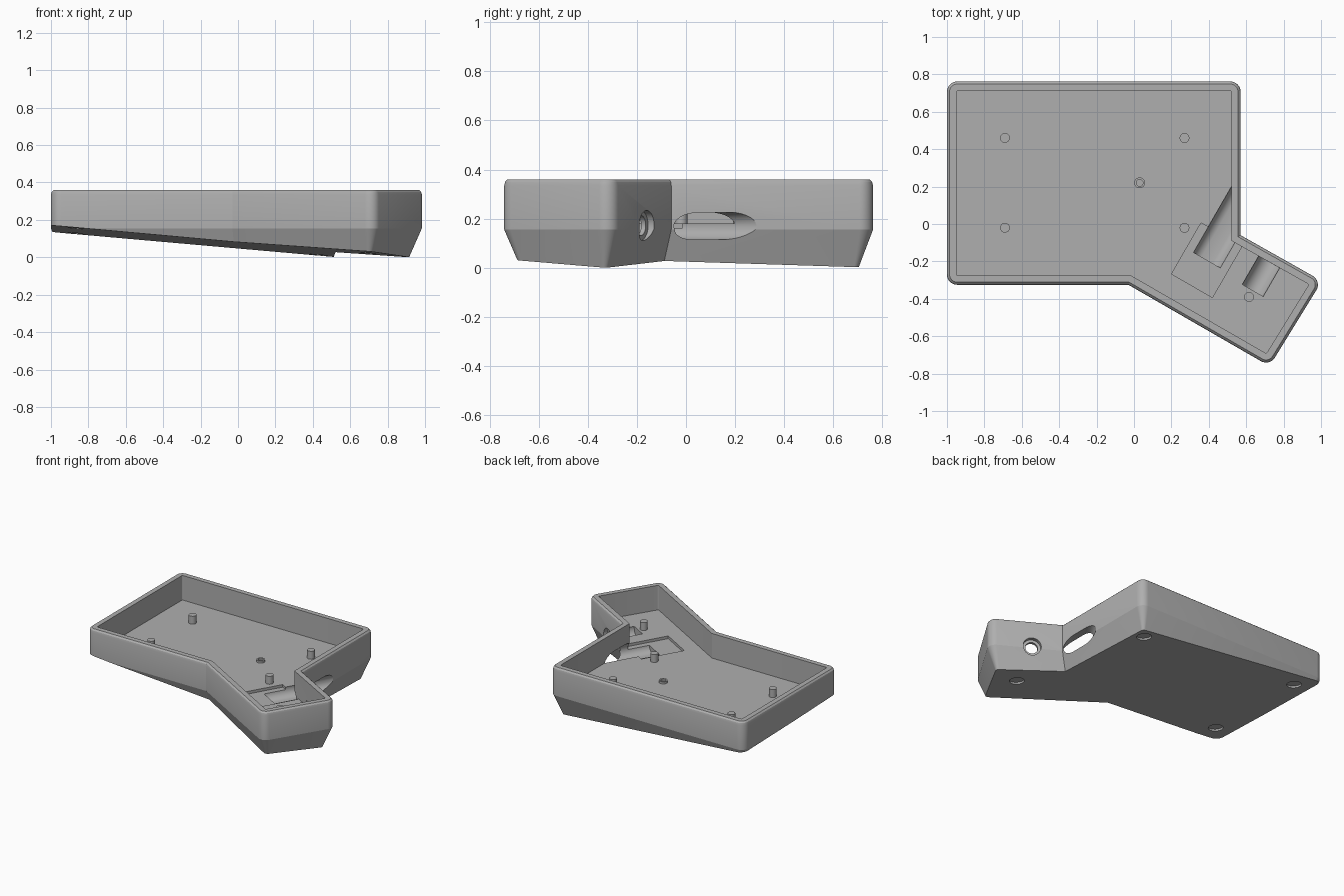
import bpy, bmesh, math
from mathutils import Vector, Matrix

if "Cube" in bpy.data.objects:
    bpy.data.objects.remove(bpy.data.objects["Cube"])

grey = bpy.data.materials.new("plain grey")
grey.use_nodes = True
grey.diffuse_color = (0.43, 0.43, 0.43, 1)
grey.node_tree.nodes["Principled BSDF"].inputs["Base Color"].default_value = grey.diffuse_color

# Plan of the tray, counter-clockwise
PLAN = [Vector(p) for p in ((-1, -0.325), (-0.03, -0.325), (0.725, -0.76), (1.005, -0.305),
                            (0.57, -0.06), (0.57, 0.762), (-1, 0.762))]
FLOOR, RIM, BREAK = 0.18, 0.36, 0.155


def outline(inset, radius=0.055, steps=8):
    """Plan moved inward, with its convex corners rounded."""
    pts = []
    for i, p in enumerate(PLAN):
        a = (p - PLAN[i - 1]).normalized()
        b = (PLAN[(i + 1) % len(PLAN)] - p).normalized()
        na, nb = Vector((-a.y, a.x)), Vector((-b.y, b.x))
        miter = (na + nb) / (1 + na.dot(nb))
        if a.x * b.y - a.y * b.x < 0:
            pts.append(p + miter * inset)
            continue
        r = max(radius - inset, 0.008)
        centre = p + miter * (inset + r)
        for k in range(steps + 1):
            t = k / steps
            pts.append(centre - r * na.slerp(nb, t))
    return pts


def finish(name, bm):
    bmesh.ops.recalc_face_normals(bm, faces=bm.faces)
    mesh = bpy.data.meshes.new(name)
    bm.to_mesh(mesh)
    bm.free()
    mesh.materials.append(grey)
    ob = bpy.data.objects.new(name, mesh)
    bpy.context.collection.objects.link(ob)
    return ob


def loft(name, rings, cut=None):
    """Skin a stack of equal rings and cap both ends; optionally trim below a plane."""
    bm = bmesh.new()
    rows = [[bm.verts.new(p) for p in ring] for ring in rings]
    n = len(rows[0])
    for lo, hi in zip(rows, rows[1:]):
        for i in range(n):
            j = (i + 1) % n
            bm.faces.new((lo[i], lo[j], hi[j], hi[i]))
    bm.faces.new(rows[0][::-1])
    bm.faces.new(rows[-1])
    if cut:
        geom = bm.verts[:] + bm.edges[:] + bm.faces[:]
        res = bmesh.ops.bisect_plane(bm, geom=geom, plane_co=cut[0], plane_no=cut[1],
                                     clear_inner=True)
        rim = [e for e in res["geom_cut"] if isinstance(e, bmesh.types.BMEdge)]
        bmesh.ops.contextual_create(bm, geom=rim)
    return finish(name, bm)


def prism(name, profile, length, matrix):
    return loft(name, [[matrix @ Vector((x, y, z)) for x, y in profile] for z in (0, length)])


def stadium(r, half=0.0, n=32):
    """Circle, or circle stretched sideways by half on each side."""
    pts = []
    for k in range(n):
        a = 2 * math.pi * (k + 0.5) / n
        pts.append((r * math.cos(a) + math.copysign(half, math.cos(a)), r * math.sin(a)))
    return pts


def post(name, x, y, z, r, h, tilt=None):
    m = Matrix.Translation((x, y, z))
    return prism(name, stadium(r), h, m @ tilt if tilt else m)


def apply_boolean(target, tool, operation):
    mod = target.modifiers.new("boolean", 'BOOLEAN')
    mod.object, mod.operation, mod.solver = tool, operation, 'EXACT'
    bpy.context.view_layer.objects.active = target
    bpy.ops.object.modifier_apply(modifier=mod.name)
    bpy.data.objects.remove(tool)


# Case: tapered lower body, upright walls, softened rim, inner wall and level floor
slope = Vector((0.0894, 0.0333, 1)).normalized()
base_point = Vector((0, 0, 0.0711))
levels = ((0.078, -0.05), (0, BREAK), (0, RIM - 0.025), (0.004, RIM - 0.01), (0.014, RIM),
          (0.05, RIM), (0.05, FLOOR))
case = loft("tray_case", [[(p.x, p.y, z) for p in outline(d)] for d, z in levels],
            (base_point, slope))


# Sockets run at sixty degrees to the x axis
def aimed(x, y, z):
    side, up, along = Vector((-0.866, 0.5, 0)), Vector((0, 0, 1)), Vector((0.5, 0.866, 0))
    m = Matrix((side, up, along)).transposed().to_4x4()
    return Matrix.Translation((x, y, z)) @ m


def rectangle(w, h):
    return [(-w, -h), (w, -h), (w, h), (-w, h)]


cutters = [
    prism("board_pocket", rectangle(0.126, 0.0125), 0.315, aimed(0.31, -0.33, 0.173)),
    prism("plug_slot", stadium(0.056, 0.028), 0.75, aimed(0.39, -0.193, 0.17)),
    prism("jack_bed", stadium(0.065), 0.175, aimed(0.635, -0.355, 0.172)),
    prism("jack_hole", stadium(0.042), 0.35, aimed(0.635, -0.355, 0.172)),
    prism("jack_countersink", stadium(0.061), 0.2, aimed(0.733, -0.185, 0.172)),
]

# Round recesses for feet, square to the sloping underside
tilt = slope.to_track_quat('Z', 'Y').to_matrix().to_4x4()
for x, y in ((0.43, 0.62), (-0.87, 0.62), (-0.87, -0.19), (0.69, -0.385)):
    z = base_point.z - (slope.x * x + slope.y * y) / slope.z
    cutters.append(post("foot_recess", x, y, z - 0.04, 0.05, 0.053, tilt))

for tool in cutters:
    apply_boolean(case, tool, 'DIFFERENCE')

# Support posts on the floor
posts = [post("support_post", x, y, FLOOR - 0.008, 0.026, 0.066)
         for x, y in ((-0.69, 0.46), (-0.69, -0.02), (0.27, 0.46), (0.27, -0.02), (0.615, -0.39))]

# Low ring in the middle of the floor
ring = post("centre_ring", 0.03, 0.22, FLOOR - 0.005, 0.029, 0.02)
apply_boolean(ring, post("ring_bore", 0.03, 0.22, FLOOR + 0.001, 0.018, 0.05), 'DIFFERENCE')

# Smooth curved corners, keep edges crisp
bpy.ops.object.select_all(action='DESELECT')
for ob in [case, ring] + posts:
    ob.select_set(True)
bpy.context.view_layer.objects.active = case
bpy.ops.object.shade_smooth_by_angle(angle=math.radians(20))
